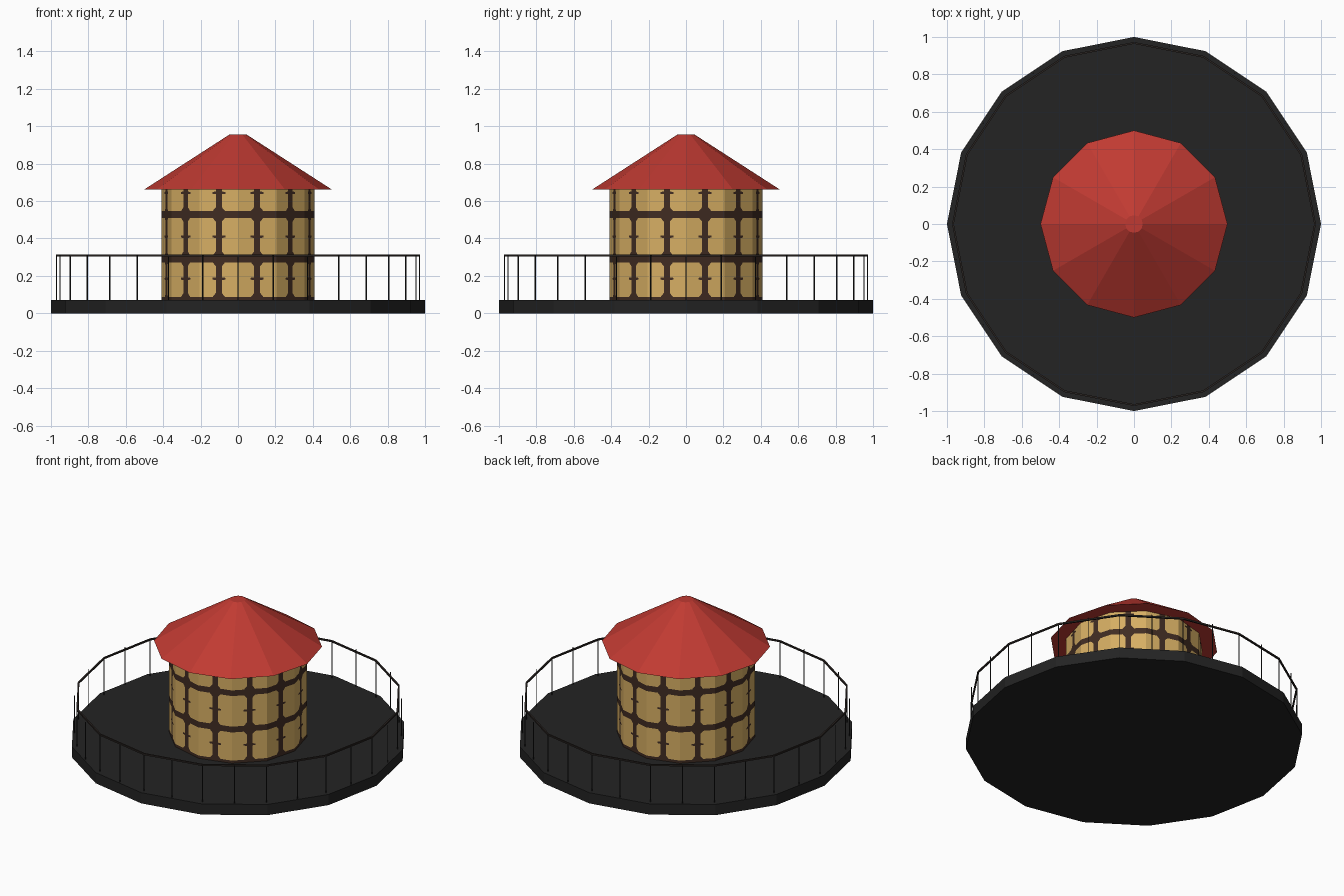
import bpy, bmesh, math
from mathutils import Vector

if "Cube" in bpy.data.objects:
    bpy.data.objects.remove(bpy.data.objects["Cube"])


def material(name, hex_code):
    """Flat colour from an sRGB hex value, stored as linear."""
    rgb = [int(hex_code[i:i + 2], 16) / 255 for i in (0, 2, 4)]
    lin = [c / 12.92 if c <= 0.04045 else ((c + 0.055) / 1.055) ** 2.4 for c in rgb]
    m = bpy.data.materials.new(name)
    m.diffuse_color = (*lin, 1)
    m.use_nodes = True
    m.node_tree.nodes["Principled BSDF"].inputs["Base Color"].default_value = m.diffuse_color
    return m


black = material("charcoal", "232323")
rail_mat = material("rail_dark", "2A2421")
tan = material("tan_plaster", "D6AE63")
brown = material("dark_timber", "402C22")
red = material("roof_red", "C03A32")


def finish(bm, name, *mats):
    me = bpy.data.meshes.new(name)
    bm.to_mesh(me)
    bm.free()
    for m in mats:
        me.materials.append(m)
    ob = bpy.data.objects.new(name, me)
    bpy.context.collection.objects.link(ob)
    return ob


def polar(r, deg, z):
    a = math.radians(deg)
    return Vector((r * math.cos(a), r * math.sin(a), z))


def lathe(name, profile, sides, mat, closed=False):
    """Revolve (radius, z) points; open profiles get end caps."""
    bm = bmesh.new()
    rings = [[bm.verts.new(polar(r, 360 * i / sides, z)) for i in range(sides)]
             for r, z in profile]
    pairs = list(zip(rings, rings[1:]))
    if closed:
        pairs.append((rings[-1], rings[0]))
    else:
        bm.faces.new(rings[0][::-1])
        bm.faces.new(rings[-1])
    for a, b in pairs:
        for i in range(sides):
            j = (i + 1) % sides
            bm.faces.new((a[i], a[j], b[j], b[i]))
    bmesh.ops.recalc_face_normals(bm, faces=bm.faces)
    return finish(bm, name, mat)


# Round deck and conical roof
lathe("deck", [(1, 0), (1, 0.07)], 16, black)
lathe("roof", [(0.5, 0.663), (0.047, 0.955)], 12, red)

# Hand rail, a thin square-section ring
h = 0.005
lathe("hand_rail", [(0.968 - h, 0.305), (0.968 + h, 0.305),
                    (0.968 + h, 0.315), (0.968 - h, 0.315)], 16, rail_mat, closed=True)

# Thin rail posts
bm = bmesh.new()
for i in range(32):
    made = bmesh.ops.create_cone(bm, cap_ends=True, segments=4, radius1=0.0035,
                                 radius2=0.0035, depth=0.245)
    bmesh.ops.translate(bm, verts=made["verts"], vec=polar(0.97, 11.25 * i, 0.19))
finish(bm, "rail_posts", black)

# Tower wall: each face has a central timber post, cross bands and small pegs,
# described by the timber half width at rising heights
R, SIDES = 0.41, 12
full = R * math.sin(math.pi / SIDES)
post, peg, corner = 0.017, 0.036, 0.034
outline = [(0.07, full), (0.088, full)]


def cell(z0, z1, peg_z):
    """Post between two bands, with chamfered corners and one peg."""
    outline.extend([(z0, corner), (z0 + 0.02, post),
                    (peg_z - 0.007, post), (peg_z - 0.005, peg),
                    (peg_z + 0.005, peg), (peg_z + 0.007, post),
                    (z1 - 0.02, post), (z1, corner), (z1, full)])


cell(0.088, 0.272, 0.185)
outline.append((0.31, full))
cell(0.31, 0.51, 0.41)
outline.append((0.547, full))
outline.extend([(0.547, corner), (0.567, post), (0.637, post), (0.639, peg),
                (0.649, peg), (0.651, post), (0.664, post)])

bm = bmesh.new()
for s in range(SIDES):
    left, right = polar(R, 30 * s, 0), polar(R, 30 * (s + 1), 0)
    mid, along = (left + right) / 2, (right - left).normalized()

    def strip(z0, z1, a0, b0, a1, b1, index):
        """Wall piece from a to b along the face, between two heights."""
        corners = [(a0, z0), (b0, z0), (b1, z1), (a1, z1)]
        f = bm.faces.new([bm.verts.new(mid + along * u + Vector((0, 0, z)))
                          for u, z in corners])
        f.material_index = index

    for (z0, w0), (z1, w1) in zip(outline, outline[1:]):
        if z1 - z0 < 1e-5:
            continue
        strip(z0, z1, -w0, w0, -w1, w1, 1)
        if w0 < full:
            strip(z0, z1, -full, -w0, -full, -w1, 0)
            strip(z0, z1, w0, full, w1, full, 0)
finish(bm, "tower_wall", tan, brown)
